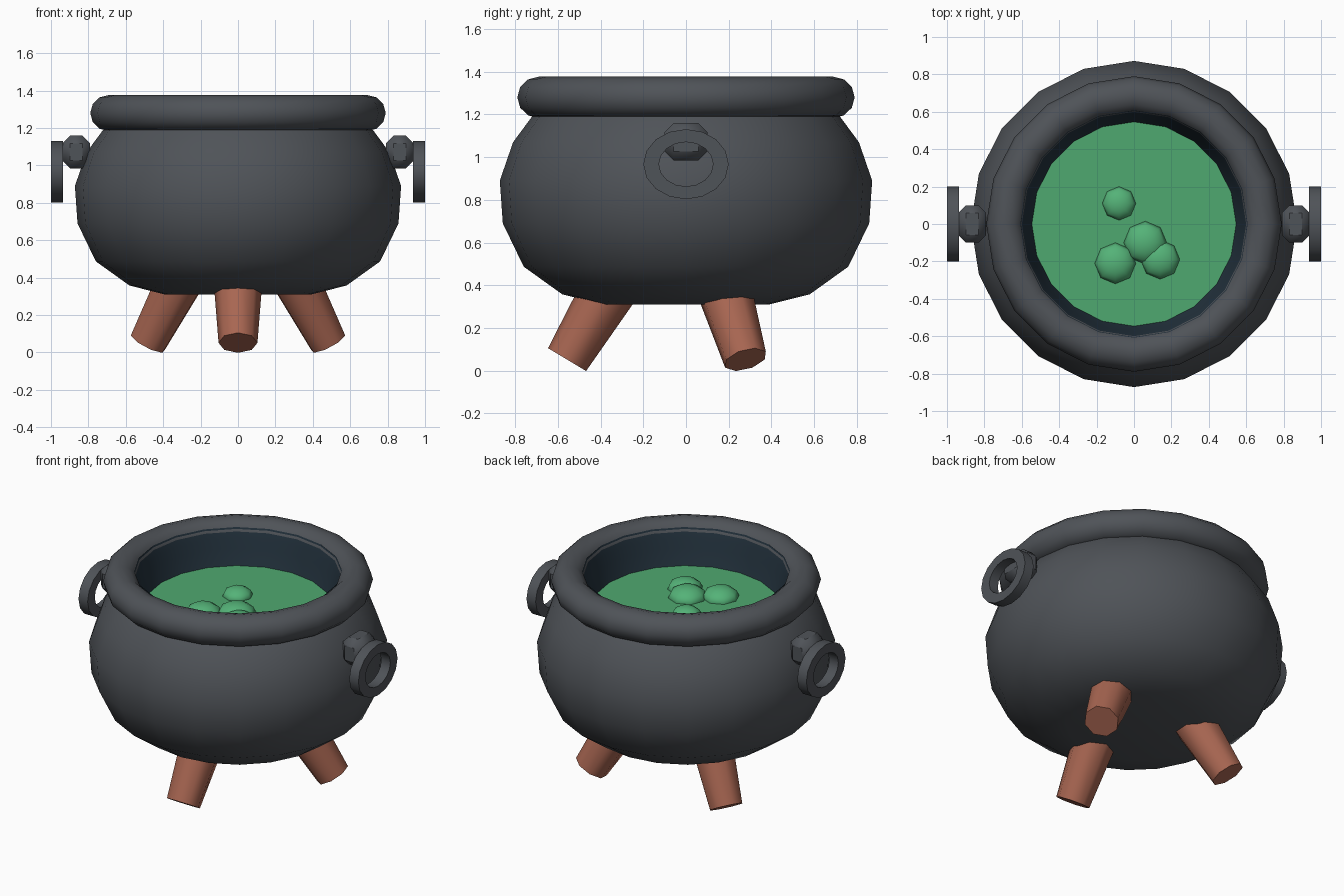
import bpy, bmesh, math
from mathutils import Vector

if "Cube" in bpy.data.objects:
    bpy.data.objects.remove(bpy.data.objects["Cube"])


def mat(name, rgb):
    m = bpy.data.materials.new(name)
    lin = [c / 12.92 if c < 0.04045 else ((c + 0.055) / 1.055) ** 2.4 for c in rgb]
    m.diffuse_color = (*lin, 1)
    m.use_nodes = True
    m.node_tree.nodes["Principled BSDF"].inputs["Base Color"].default_value = m.diffuse_color
    return m


IRON = mat("dark iron", (0.31, 0.325, 0.345))
INNER = mat("inner navy", (0.14, 0.20, 0.245))
BREW = mat("green brew", (0.31, 0.66, 0.44))
BUBBLE = mat("green bubble", (0.33, 0.70, 0.47))
CLAY = mat("red brown", (0.66, 0.40, 0.32))


def finish(ob, name, material, angle=60):
    ob.name = name
    ob.data.materials.clear()
    ob.data.materials.append(material)
    bpy.ops.object.select_all(action='DESELECT')
    ob.select_set(True)
    bpy.context.view_layer.objects.active = ob
    bpy.ops.object.shade_smooth_by_angle(angle=math.radians(angle))
    return ob


def lathe(name, profile, material, sides=20, closed=False, cap=False, flip=False):
    bm = bmesh.new()
    rings = [[bm.verts.new((r * math.cos(2 * math.pi * i / sides),
                            r * math.sin(2 * math.pi * i / sides), z))
              for i in range(sides)] for r, z in profile]
    pairs = list(zip(rings, rings[1:])) + ([(rings[-1], rings[0])] if closed else [])
    for a, b in pairs:
        for i in range(sides):
            j = (i + 1) % sides
            f = [a[i], a[j], b[j], b[i]]
            bm.faces.new(f[::-1] if flip else f)
    if cap:
        bm.faces.new(rings[0][::-1])
    me = bpy.data.meshes.new(name)
    bm.to_mesh(me)
    bm.free()
    ob = bpy.data.objects.new(name, me)
    bpy.context.collection.objects.link(ob)
    return finish(ob, name, material)


# Pot body, inner wall and rolled rim
lathe("pot_body", [(0.39, 0.31), (0.58, 0.358), (0.76, 0.487), (0.858, 0.69), (0.872, 0.89),
                   (0.81, 1.07), (0.725, 1.185), (0.65, 1.26)], IRON, cap=True)
lathe("pot_inner_wall", [(0.54, 1.10), (0.578, 1.22), (0.588, 1.28), (0.608, 1.34)],
      INNER, flip=True)
lathe("pot_rim", [(0.69 + 0.1 * math.cos(math.tau * k / 12), 1.28 + 0.097 * math.sin(math.tau * k / 12))
                  for k in range(12)], IRON, closed=True)

# Liquid surface
bpy.ops.mesh.primitive_circle_add(vertices=20, radius=0.547, fill_type='NGON', location=(0, 0, 1.12),
                                  rotation=(0, 0, 0))
finish(bpy.context.object, "brew_surface", BREW)

# Bubbles
for i, (x, y, r) in enumerate([(-0.08, 0.11, 0.09), (0.06, -0.10, 0.115),
                               (-0.10, -0.21, 0.11), (0.14, -0.19, 0.105)]):
    bpy.ops.mesh.primitive_uv_sphere_add(segments=8, ring_count=6, radius=r, location=(x, y, 1.12))
    ob = bpy.context.object
    ob.scale.z = 0.6
    finish(ob, f"bubble_{i + 1}", BUBBLE)

# Three splayed legs
for i in range(3):
    a = math.radians(-90 + 120 * i)
    out = Vector((math.cos(a), math.sin(a), 0))
    foot = out * 0.557 + Vector((0, 0, 0.052))
    axis = (Vector((0, 0, 0.857)) - out * 0.515).normalized()
    length = 0.45
    bpy.ops.mesh.primitive_cone_add(vertices=8, radius1=0.104, radius2=0.135, depth=length,
                                    location=foot + axis * length / 2)
    ob = bpy.context.object
    ob.rotation_mode = 'QUATERNION'
    ob.rotation_quaternion = axis.to_track_quat('Z', 'Y')
    finish(ob, f"leg_{i + 1}", CLAY)

# Side handles: lug and flat oval ring
for side, s in (("left", -1), ("right", 1)):
    bpy.ops.mesh.primitive_cube_add(size=1, location=(s * 0.865, 0, 1.072))
    ob = bpy.context.object
    ob.scale = (0.15, 0.2, 0.176)
    bpy.ops.object.transform_apply(location=False, rotation=False, scale=True)
    bev = ob.modifiers.new("bevel", 'BEVEL')
    bev.width, bev.segments = 0.042, 1
    finish(ob, f"{side}_handle_lug", IRON, 50)

    ring = lathe(f"{side}_handle_ring", [(1.0, -0.0325), (1.0, 0.0325), (0.635, 0.0325), (0.635, -0.0325)],
                 IRON, sides=16, closed=True)
    ring.rotation_euler = (0, math.pi / 2, 0)
    ring.scale = (0.164, 0.2, 1)
    ring.location = (s * 0.9675, 0, 0.967)
